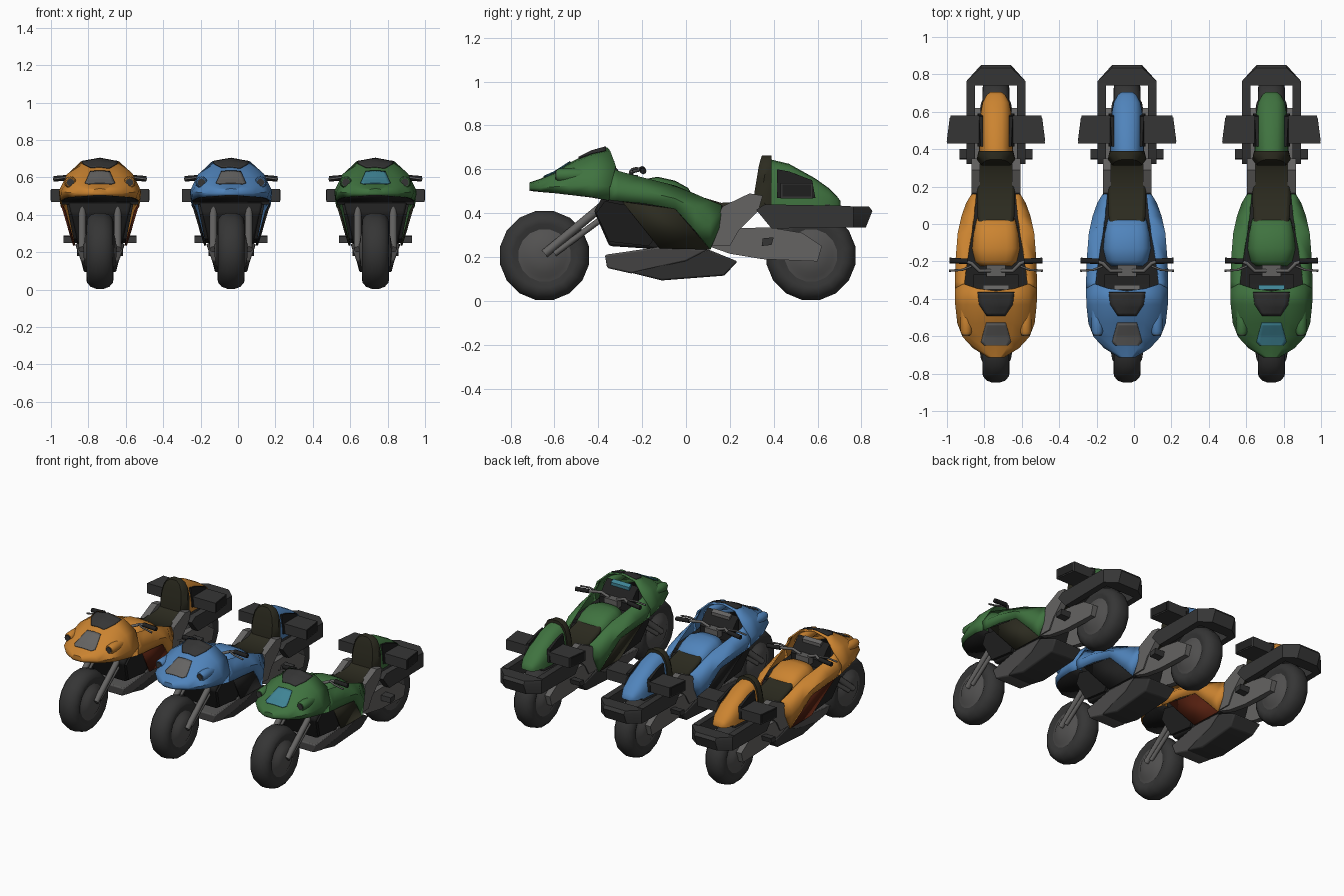
import bpy, math
from mathutils import Vector
from mathutils.bvhtree import BVHTree
import bmesh

if "Cube" in bpy.data.objects:
    bpy.data.objects.remove(bpy.data.objects["Cube"])


def material(name, rgb):
    m = bpy.data.materials.new(name)
    m.diffuse_color = (*rgb, 1)
    m.use_nodes = True
    m.node_tree.nodes["Principled BSDF"].inputs["Base Color"].default_value = m.diffuse_color
    return m


ORANGE = material("orange paint", (0.60, 0.23, 0.03))
BLUE = material("blue paint", (0.08, 0.23, 0.50))
GREEN = material("green paint", (0.05, 0.17, 0.05))
DARK = material("dark grey plastic", (0.036, 0.036, 0.036))
MID = material("charcoal metal", (0.085, 0.083, 0.082))
METAL = material("grey metal", (0.128, 0.125, 0.122))
BLACK = material("black", (0.014, 0.014, 0.014))
SEAT = material("olive seat", (0.025, 0.024, 0.014))
RED = material("dark red", (0.09, 0.014, 0.005))
TEAL = material("teal glass", (0.05, 0.23, 0.30))

cx, tag = 0.0, ""


def mesh(name, verts, faces, mat, mirror=False, bevel=0, shell=0, angle=35):
    verts, faces = [tuple(v) for v in verts], [tuple(f) for f in faces]
    if mirror:
        n = len(verts)
        faces += [tuple(i + n for i in reversed(f)) for f in faces]
        verts += [(-x, y, z) for x, y, z in verts]
    me = bpy.data.meshes.new(name)
    me.from_pydata(verts, [], faces)
    bm = bmesh.new()
    bm.from_mesh(me)
    bmesh.ops.recalc_face_normals(bm, faces=bm.faces)
    bm.to_mesh(me)
    bm.free()
    me.materials.append(mat)
    ob = bpy.data.objects.new(tag + name, me)
    bpy.context.collection.objects.link(ob)
    ob.location.x = cx
    bpy.ops.object.select_all(action='DESELECT')
    bpy.context.view_layer.objects.active = ob
    ob.select_set(True)
    bpy.ops.object.shade_smooth_by_angle(angle=math.radians(angle))
    if shell:
        s = ob.modifiers.new("shell", 'SOLIDIFY')
        s.thickness, s.offset = shell, 0
    if bevel:
        b = ob.modifiers.new("bevel", 'BEVEL')
        b.width, b.segments = bevel, 2
    return ob


def strip(rings, closed=True, caps=True):
    """Vertices and faces that join a row of equal rings."""
    n = len(rings[0])
    verts = [p for r in rings for p in r]
    faces = []
    for i in range(len(rings) - 1):
        for j in range(n if closed else n - 1):
            k = (j + 1) % n
            faces.append((i * n + j, i * n + k, i * n + n + k, i * n + n + j))
    if caps:
        faces += [tuple(range(n)), tuple(range(len(verts) - n, len(verts)))]
    return verts, faces


def loft(name, rings, mat, closed=True, caps=True, **kw):
    return mesh(name, *strip(rings, closed, caps), mat, **kw)


def prism(name, profile, x0, x1, mat, **kw):
    """Side outline (y, z) made solid; x0=None spans both sides, x1 may be a rule."""
    w = x1 if callable(x1) else (lambda y, z: x1)
    outer = [(w(y, z), y, z) for y, z in profile]
    inner = [(-w(y, z) if x0 is None else x0, y, z) for y, z in profile]
    return loft(name, [inner, outer], mat, mirror=x0 is not None, **kw)


def tube(name, pts, r, mat, sides=8):
    pts = [Vector(p) for p in pts]
    rings = []
    for i, p in enumerate(pts):
        d = pts[min(i + 1, len(pts) - 1)] - pts[max(i - 1, 0)]
        q = d.to_track_quat('Z', 'Y')
        rings.append([p + q @ Vector((r * math.cos(a), r * math.sin(a), 0))
                      for a in (2 * math.pi * k / sides for k in range(sides))])
    return loft(name, rings, mat, mirror=True, angle=50)


def arch(name, stations, base, mat, power=.6):
    """Rounded hump; stations are (y, half width, top)."""
    rings = []
    for y, w, top in stations:
        ring = []
        for k in range(13):
            a = math.pi * k / 12
            c, s = math.cos(a), math.sin(a)
            ring.append((w * math.copysign(abs(c) ** power, c), y, base + (top - base) * max(s, 0) ** power))
        rings.append(ring)
    return loft(name, rings, mat, angle=50)


def lathe(name, profile, y, z, mat, sides=16):
    rings = [[(x, y + r * math.cos(a), z + r * math.sin(a))
              for a in (2 * math.pi * (k + .5) / sides for k in range(sides))] for x, r in profile]
    return loft(name, rings, mat, angle=50)


def decal(name, rows, tree, mat, n=8):
    """Thin plate laid over the cowl; rows are (y, half width)."""
    fine = []
    for (y0, w0), (y1, w1) in zip(rows, rows[1:]):
        fine += [(y0 + (y1 - y0) * t / 4, w0 + (w1 - w0) * t / 4) for t in range(4)]
    fine.append(rows[-1])
    rings = []
    for y, w in fine:
        ring = []
        for k in range(n + 1):
            x = w * (2 * k / n - 1)
            hit = tree.ray_cast(Vector((x, y, 2)), Vector((0, 0, -1)))[0]
            ring.append((x, y, (hit.z if hit else 0.55) + 0.010))
        rings.append(ring)
    return loft(name, rings, mat, closed=False, caps=False, shell=0.004)


# cowl stations: y, lower edge, widest point, shoulder, brow, centre top
COWL = [(-.71, (.03, .505), (.04, .515), (.035, .53), (.02, .535), .537),
        (-.66, (.11, .50), (.12, .515), (.10, .54), (.06, .55), .553),
        (-.60, (.162, .495), (.175, .52), (.142, .56), (.08, .575), .58),
        (-.53, (.188, .487), (.202, .525), (.165, .59), (.09, .618), .625),
        (-.43, (.205, .475), (.213, .53), (.172, .615), (.10, .66), .675),
        (-.35, (.207, .46), (.214, .52), (.172, .612), (.10, .68), .695)]
SLANT = (0, .005, .03, .005, -.008)  # the rear rim of the cowl leans forward
# side panel stations: y, lower edge, widest point, top edge
SIDE = [(-.35, (.207, .46), (.214, .52), (.172, .612)), (-.31, (.207, .455), (.214, .51), (.17, .59)),
        (-.20, (.205, .445), (.212, .50), (.155, .56)), (-.05, (.19, .42), (.20, .465), (.13, .522)),
        (.04, (.165, .32), (.18, .42), (.118, .485)), (.11, (.139, .235), (.155, .35), (.112, .455)),
        (.16, (.122, .36), (.125, .40), (.108, .436))]


def build_bike(paint, accent, glass):
    # wheels
    for part, y in (("front", -.645), ("rear", .57)):
        half = [(.056, .11), (.073, .145), (.07, .172), (.05, .196), (.02, .207)]
        lathe(part + "_tyre", [(-x, r) for x, r in half] + half[::-1], y, .207, DARK)
        hub = [(.060, .125), (.068, .10), (.08, .08), (.088, .03)]
        lathe(part + "_hub", [(-x, r) for x, r in hub[::-1]] + hub, y, .207, MID)
    # fork
    tube("front_fork", [(.095, -.645, .215), (.095, -.36, .45)], .02, METAL)
    tube("fork_strut", [(.092, -.60, .215), (.092, -.35, .40)], .014, METAL)

    # painted front cowl and its details
    rings = []
    for i, (y, *pts, top) in enumerate(COWL):
        s = [d if i == len(COWL) - 1 else 0 for d in SLANT]
        side = [(x, y + d, z) for (x, z), d in zip(pts, s)]
        rings.append(side + [(0, y + s[4], top)] + [(-x, b, z) for x, b, z in side[::-1]])
    v, f = strip(rings, closed=False, caps=False)
    f.append(tuple(range(9)))
    mesh("front_cowl", v, f, paint, shell=.01, angle=45)
    tree = BVHTree.FromPolygons([Vector(p) for p in v], f)
    decal("headlamp", [(-.528, .052), (-.59, .07), (-.63, .08), (-.65, .062)], tree, glass)
    decal("windshield", [(-.365, .098), (-.43, .09), (-.49, .05)], tree, DARK)
    pod = []
    for y, r in ((-.59, .024), (-.575, .031), (-.52, .033), (-.44, .03), (-.38, .012)):
        pod.append([(.158 + r * math.cos(a), y, .573 + r * math.sin(a))
                    for a in (math.pi * k / 6 for k in range(12))])
    loft("lamp_pod", pod, paint, mirror=True)
    loft("round_lamp", [[(.158 + (x - .158) * .85, y + d, .573 + (z - .573) * .85) for x, y, z in pod[0]]
                        for d in (-.006, 0)], DARK, mirror=True)
    loft("cowl_underside", [[(s[1][0], s[0], s[1][1]), (-s[1][0], s[0], s[1][1])] for s in COWL],
         BLACK, closed=False, caps=False, shell=.008)

    # side fairings and lower insert
    loft("side_fairing", [[(x, y, z) for x, z in pts] for y, *pts in SIDE], paint,
         closed=False, caps=False, mirror=True, shell=.01, angle=45)
    mesh("fairing_insert", [(.204, -.29, .452), (.187, -.05, .42), (.137, .11, .235), (.14, -.12, .24)],
         [(0, 1, 2, 3)], accent, mirror=True, shell=.009)

    # engine and belly
    prism("engine_shroud", [(-.42, .41), (-.38, .475), (-.05, .46), (.11, .40), (.11, .25), (-.12, .235),
                            (-.35, .25)], None, lambda y, z: min(.118 + (z - .24) * .22, .16 - y * .35),
          BLACK, bevel=.012)
    prism("radiator_cover", [(-.41, .40), (-.37, .455), (-.24, .43), (-.13, .30), (-.17, .25), (-.35, .27)],
          .10, lambda y, z: .135 + (z - .24) * .2, BLACK)
    prism("belly_upper", [(-.37, .21), (-.13, .245), (.10, .235), (0, .18), (-.25, .125), (-.36, .15)],
          None, lambda y, z: .09 + (z - .12) * .35, MID, bevel=.008)
    prism("belly_pan", [(-.25, .128), (-.11, .093), (.175, .115), (.235, .18), (.10, .235), (0, .20)],
          None, lambda y, z: .085 + (z - .09) * .25, DARK, bevel=.008)

    # cockpit, tank and handlebars
    prism("cockpit_floor", [(-.36, .47), (-.36, .50), (-.02, .48), (-.02, .45)], None, .165, BLACK)
    prism("dashboard", [(-.36, .48), (-.36, .64), (-.33, .62), (-.27, .55), (-.27, .48)], None, .12, BLACK)
    prism("gauge", [(-.35, .63), (-.35, .65), (-.325, .636), (-.325, .615)], None, .07, glass)
    arch("fuel_tank", [(-.225, .09, .53), (-.20, .115, .553), (-.13, .13, .566), (-.05, .122, .548),
                       (.01, .108, .515), (.03, .10, .48)], .43, paint)
    prism("steering_clamp", [(-.28, .52), (-.28, .57), (-.22, .575), (-.22, .52)], None, .05, METAL)
    tube("handlebar", [(.03, -.25, .57), (.09, -.25, .59), (.13, -.21, .60), (.16, -.2, .60)], .010, METAL)
    tube("hand_grip", [(.15, -.2, .60), (.248, -.195, .592)], .015, BLACK)
    tube("brake_lever", [(.13, -.225, .605), (.18, -.245, .60), (.25, -.25, .59)], .006, METAL)

    # seat and rear frame
    prism("seat_base", [(-.04, .525), (.05, .48), (.16, .447), (.29, .455), (.35, .49), (.38, .41),
                        (.10, .39), (-.04, .44)], None, lambda y, z: .10 - max(0, .1 - y) * .1, SEAT, bevel=.015)
    back = [(.335, .43, .099), (.335, .50, .103), (.345, .56, .10), (.353, .61, .088), (.362, .645, .065),
            (.368, .662, .03)]
    loft("seat_back", [[(-w, y + .012, z), (-w * .75, y - .022, z), (w * .75, y - .022, z), (w, y + .012, z),
                        (w * .9, min(y + .06, .39), z), (-w * .9, min(y + .06, .39), z)] for y, z, w in back],
         SEAT, angle=50)
    prism("rear_frame", [(.10, .25), (.165, .43), (.29, .49), (.35, .48), (.33, .41), (.24, .32), (.20, .25)],
          .085, .13, METAL)
    prism("swingarm", [(.10, .25), (.18, .33), (.38, .335), (.53, .31), (.62, .25), (.60, .18), (.35, .19),
                       (.20, .215)], .082, .122, METAL)
    prism("foot_peg", [(.345, .25), (.35, .285), (.40, .29), (.39, .255)], .11, .195, DARK)

    # tail, side boxes and bumper
    arch("tail_hump", [(.385, .09, .645), (.47, .09, .625), (.587, .084, .56), (.65, .072, .515),
                       (.69, .05, .475), (.705, .03, .455)], .435, paint, power=.75)
    prism("tail_side_panel", [(.415, .47), (.415, .60), (.47, .59), (.575, .55), (.59, .47)], .07,
          lambda y, z: .098 - max(0, z - .5) * .15, BLACK)
    prism("tail_undertray", [(.33, .40), (.33, .44), (.66, .44), (.62, .415)], None, .075, DARK)
    prism("side_box", [(.43, .467), (.43, .537), (.58, .537), (.58, .467)], .08,
          lambda y, z: .262 - (y - .43) * .13, DARK)
    prism("side_box_end", [(.44, .475), (.44, .531), (.57, .531), (.57, .475)], .235,
          lambda y, z: .265 - (y - .43) * .13, BLACK)
    prism("bumper_arm", [(.32, .415), (.36, .44), (.75, .433), (.75, .335), (.39, .33)], .113, .157, DARK)
    loft("rear_bumper", [[(.157, .74, z), (.157, .765, z), (.08, .85 - d, z), (-.08, .85 - d, z),
                          (-.157, .765, z), (-.157, .74, z)] for z, d in ((.335, .03), (.41, 0), (.43, .015))], DARK)


for cx, tag, paint, accent, glass in ((-.738, "orange_bike_", ORANGE, RED, METAL),
                                      (-.037, "blue_bike_", BLUE, BLACK, METAL),
                                      (.735, "green_bike_", GREEN, SEAT, TEAL)):
    build_bike(paint, accent, glass)
